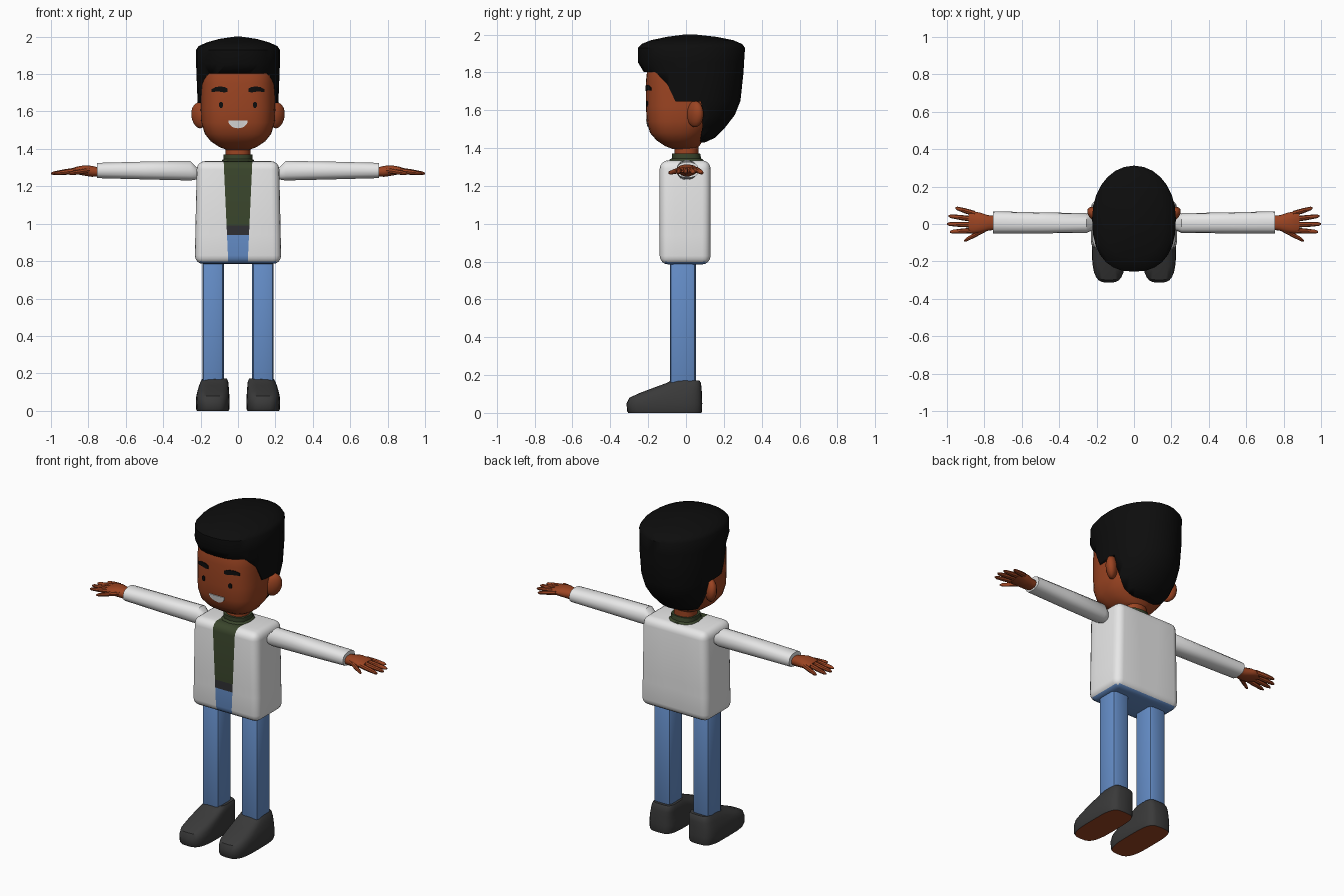
import bpy, bmesh, math
from mathutils import Vector
from mathutils.bvhtree import BVHTree

if "Cube" in bpy.data.objects:
    bpy.data.objects.remove(bpy.data.objects["Cube"])


def material(name, r, g, b):
    m = bpy.data.materials.new(name)
    m.diffuse_color = (r, g, b, 1)
    m.use_nodes = True
    m.node_tree.nodes["Principled BSDF"].inputs["Base Color"].default_value = m.diffuse_color
    return m


SKIN = material("skin", 0.33, 0.058, 0.016)
WHITE = material("jacket_white", 0.8, 0.8, 0.8)
BLUE = material("denim_blue", 0.13, 0.27, 0.58)
GREEN = material("shirt_green", 0.042, 0.06, 0.025)
GREY = material("shoe_grey", 0.042, 0.042, 0.042)
BELT = material("belt_dark", 0.03, 0.03, 0.034)
BLACK = material("hair_black", 0.004, 0.004, 0.004)


def finish(name, bm, mats, mirror=False, angle=40):
    bmesh.ops.recalc_face_normals(bm, faces=bm.faces)
    me = bpy.data.meshes.new(name)
    bm.to_mesh(me)
    bm.free()
    ob = bpy.data.objects.new(name, me)
    bpy.context.collection.objects.link(ob)
    for m in mats:
        me.materials.append(m)
    bpy.ops.object.select_all(action='DESELECT')
    ob.select_set(True)
    bpy.context.view_layer.objects.active = ob
    bpy.ops.object.shade_smooth_by_angle(angle=math.radians(angle))
    if mirror:
        mod = ob.modifiers.new("mirror", 'MIRROR')
        mod.use_mirror_merge = False
    return ob


def loft(bm, rings, axis='Z', seg=24, n_front=2.0, n_back=None):
    """Superellipse rings (t, u0, u1, v0, v1) joined along an axis."""
    n_back = n_back or n_front
    loops = []
    for t, u0, u1, v0, v1 in rings:
        loop = []
        for i in range(seg):
            a = 2 * math.pi * i / seg
            c, s = math.cos(a), math.sin(a)
            n = n_front if s < 0 else n_back
            u = (u0 + u1) / 2 + (u1 - u0) / 2 * math.copysign(abs(c) ** (2 / n), c)
            v = (v0 + v1) / 2 + (v1 - v0) / 2 * math.copysign(abs(s) ** (2 / n), s)
            loop.append(bm.verts.new((u, v, t) if axis == 'Z' else (t, u, v)))
        loops.append(loop)
    for a, b in zip(loops, loops[1:]):
        for i in range(seg):
            j = (i + 1) % seg
            bm.faces.new((a[i], a[j], b[j], b[i]))
    bm.faces.new(loops[0])
    bm.faces.new(loops[-1])


def rounded_box(bm, lo, hi, bevel, segments):
    bmesh.ops.create_cube(bm, size=1)
    for v in bm.verts:
        v.co = [lo[k] + (v.co[k] + 0.5) * (hi[k] - lo[k]) for k in range(3)]
    bmesh.ops.bevel(bm, geom=list(bm.edges), offset=bevel, segments=segments,
                    profile=0.5, affect='EDGES')


# Jacket torso, with the open front cut into shirt, belt and trousers
bm = bmesh.new()
rounded_box(bm, (-0.228, -0.139, 0.785), (0.228, 0.13, 1.335), 0.045, 4)
for v in bm.verts:
    v.co.x *= 1.015 - 0.05 * (v.co.z - 0.785) / 0.55


def opening(z):
    return 0.057 + 0.02 * (z - 0.9) / 0.44


cuts = [((0, 0, 0.94), (0, 0, 1)), ((0, 0, 0.99), (0, 0, 1)), ((0, -0.06, 0), (0, 1, 0)),
        ((opening(0.9), 0, 0.9), (1, 0, -0.0455)), ((-opening(0.9), 0, 0.9), (-1, 0, -0.0455))]
for co, no in cuts:
    bmesh.ops.bisect_plane(bm, geom=bm.verts[:] + bm.edges[:] + bm.faces[:],
                           plane_co=co, plane_no=no)
bm.normal_update()
for f in bm.faces:
    c = f.calc_center_median()
    if f.normal.z < -0.8:
        f.material_index = 1
    elif c.y < -0.06 and abs(c.x) < opening(c.z):
        f.material_index = 1 if c.z < 0.94 else (3 if c.z < 0.99 else 2)
finish("jacket", bm, [WHITE, BLUE, GREEN, BELT])

# Collar and neck
bm = bmesh.new()
loft(bm, [(1.31, -0.1, 0.1, -0.1, 0.1), (1.34, -0.085, 0.085, -0.085, 0.09),
          (1.345, -0.078, 0.078, -0.075, 0.08), (1.37, -0.078, 0.078, -0.075, 0.075)],
     seg=12, n_front=2.6)
finish("shirt_collar", bm, [GREEN])
bm = bmesh.new()
loft(bm, [(1.33, -0.066, 0.066, -0.06, 0.065), (1.46, -0.066, 0.066, -0.06, 0.065)],
     seg=16, n_front=2.4)
finish("neck", bm, [SKIN])

# Trouser legs
bm = bmesh.new()
rounded_box(bm, (0.076, -0.085, 0.14), (0.191, 0.052, 0.815), 0.022, 2)
finish("trouser_leg", bm, [BLUE], mirror=True, angle=30)

# Shoes, with skin-brown soles
bm = bmesh.new()
loft(bm, [(0.0, 0.05, 0.22, -0.305, 0.082), (0.01, 0.046, 0.224, -0.312, 0.085),
          (0.05, 0.045, 0.225, -0.314, 0.086), (0.08, 0.046, 0.223, -0.3, 0.085),
          (0.105, 0.048, 0.217, -0.245, 0.084), (0.135, 0.05, 0.208, -0.165, 0.082),
          (0.16, 0.053, 0.198, -0.098, 0.078), (0.172, 0.06, 0.19, -0.08, 0.07)],
     seg=28, n_front=3.2, n_back=4)
bm.normal_update()
for f in bm.faces:
    if f.calc_center_median().z < 0.002:
        f.material_index = 1
finish("shoe", bm, [GREY, SKIN], mirror=True)

# Sleeves
bm = bmesh.new()
loft(bm, [(0.2, -0.015, 0.03, 1.25, 1.285), (0.225, -0.035, 0.045, 1.235, 1.305),
          (0.255, -0.048, 0.058, 1.23, 1.337), (0.5, -0.05, 0.062, 1.236, 1.333),
          (0.755, -0.05, 0.068, 1.243, 1.326)], axis='X', seg=14, n_front=2.4)
finish("sleeve", bm, [WHITE], mirror=True)

# Hands: palm plus tapered fingers and thumb
bm = bmesh.new()
loft(bm, [(0.74, -0.03, 0.045, 1.255, 1.3), (0.78, -0.036, 0.047, 1.25, 1.31),
          (0.82, -0.048, 0.06, 1.256, 1.313), (0.86, -0.052, 0.068, 1.264, 1.306),
          (0.885, -0.045, 0.062, 1.27, 1.298)], axis='X', seg=14, n_front=2.4)
fingers = [(0.85, 0.055, 0.955, 0.086), (0.86, 0.026, 0.992, 0.043), (0.86, -0.004, 1.0, 0.0),
           (0.85, -0.034, 0.985, -0.042), (0.79, -0.025, 0.908, -0.09)]
for x0, y0, x1, y1 in fingers:
    rings = []
    for t, r in ((0, 0.015), (0.5, 0.014), (0.9, 0.01), (1, 0.004)):
        x, y, z = x0 + (x1 - x0) * t, y0 + (y1 - y0) * t, 1.286 - 0.018 * t
        rings.append((x, y - r, y + r, z - r, z + r))
    loft(bm, rings, axis='X', seg=8)
finish("hand", bm, [SKIN], mirror=True)

# Head
bm = bmesh.new()
head = [(1.395, 0.06, -0.07, 0.05), (1.41, 0.10, -0.11, 0.07), (1.44, 0.145, -0.155, 0.09),
        (1.48, 0.177, -0.19, 0.13), (1.54, 0.196, -0.207, 0.17), (1.62, 0.2, -0.212, 0.21),
        (1.75, 0.2, -0.212, 0.22), (1.86, 0.198, -0.2, 0.22), (1.92, 0.16, -0.15, 0.18)]
loft(bm, [(z, -w, w, a, b) for z, w, a, b in head], seg=36, n_front=3.0, n_back=2.2)
face_tree = BVHTree.FromBMesh(bm)
finish("head", bm, [SKIN])

# Ears
bm = bmesh.new()
bmesh.ops.create_uvsphere(bm, u_segments=14, v_segments=10, radius=1)
for v in bm.verts:
    x, y, z = v.co
    v.co = (0.203 + 0.048 * x * (1 + 0.12 * z), 0.048 + 0.04 * y + 0.02 * x, 1.58 + 0.07 * z)
finish("ear", bm, [SKIN], mirror=True)

# Hair: a lofted cap trimmed by an extruded side profile
bm = bmesh.new()
hair = [(1.43, 0.11, -0.1, 0.10), (1.455, 0.15, -0.13, 0.155), (1.51, 0.188, -0.17, 0.208),
        (1.575, 0.207, -0.2, 0.258), (1.65, 0.216, -0.21, 0.288), (1.8, 0.222, -0.222, 0.304),
        (1.855, 0.224, -0.255, 0.307), (1.93, 0.224, -0.255, 0.312), (1.95, 0.21, -0.235, 0.297),
        (1.97, 0.165, -0.185, 0.25), (1.988, 0.1, -0.1, 0.16), (2.0, 0.02, -0.01, 0.05)]
loft(bm, [(z, -w, w, a, b) for z, w, a, b in hair], seg=28, n_front=2.4, n_back=2.05)
hair_ob = finish("hair", bm, [BLACK])
bm = bmesh.new()
outline = [(-0.4, 1.803), (-0.165, 1.803), (-0.1, 1.74), (-0.055, 1.645), (0.08, 1.645),
           (0.088, 1.52), (0.075, 1.44), (0.1, 1.3), (0.5, 1.3), (0.5, 2.2), (-0.4, 2.2)]
f = bm.faces.new([bm.verts.new((-0.4, y, z)) for y, z in outline])
ext = bmesh.ops.extrude_face_region(bm, geom=[f])
bmesh.ops.translate(bm, vec=(0.8, 0, 0),
                    verts=[g for g in ext["geom"] if isinstance(g, bmesh.types.BMVert)])
cutter = finish("hairline_cutter", bm, [BLACK])
cutter.hide_render = True
mod = hair_ob.modifiers.new("trim", 'BOOLEAN')
mod.operation, mod.solver, mod.object = 'INTERSECT', 'EXACT', cutter
bpy.context.view_layer.objects.active = hair_ob
bpy.ops.object.modifier_apply(modifier="trim")
bpy.data.objects.remove(cutter)


# Face details: thin strips of columns (x, z low, z high) laid on the face
def face_plate(name, columns, mat, mirror=False):
    bm = bmesh.new()

    def point(x, z, lift):
        hit = face_tree.ray_cast(Vector((x, -1, z)), Vector((0, 1, 0)))[0]
        return bm.verts.new((x, hit.y - lift, z))

    front = [(point(x, a, 0.005), point(x, b, 0.005)) for x, a, b in columns]
    back = [(point(x, a, -0.002), point(x, b, -0.002)) for x, a, b in columns]
    for i in range(len(columns) - 1):
        (a, b), (d, c) = front[i], front[i + 1]
        (e, f), (h, g) = back[i], back[i + 1]
        for quad in ((a, b, c, d), (e, f, g, h), (a, d, h, e), (b, c, g, f)):
            bm.faces.new(quad)
    for k in (0, -1):
        bm.faces.new((front[k][0], front[k][1], back[k][1], back[k][0]))
    finish(name, bm, [mat], mirror)


face_plate("eyebrow", [(0.055, 1.704, 1.722), (0.075, 1.702, 1.732), (0.1, 1.706, 1.733),
                       (0.12, 1.706, 1.731), (0.142, 1.703, 1.718)], BLACK, True)
face_plate("eye", [(0.081, 1.627, 1.645), (0.086, 1.62, 1.65), (0.095, 1.62, 1.65),
                   (0.101, 1.627, 1.645)], BLACK, True)
face_plate("smile", [(x, 1.548 - 0.038 * math.sqrt(max(0, 1 - (x / 0.051) ** 2)), 1.553)
                     for x in (-0.05, -0.045, -0.03, -0.015, 0, 0.015, 0.03, 0.045, 0.05)], WHITE)
